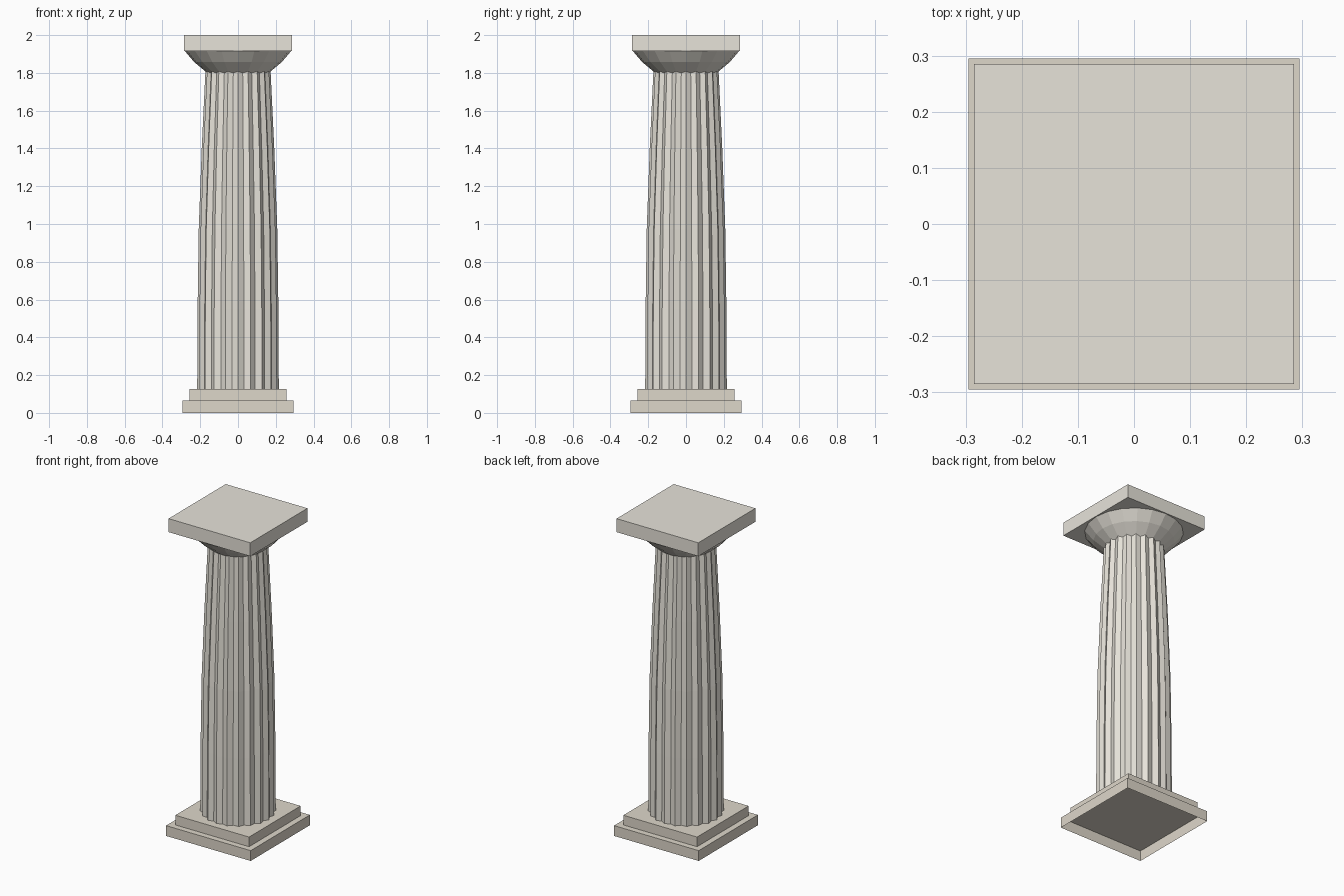
import bpy, bmesh
from math import sin, cos, pi

if "Cube" in bpy.data.objects:
    bpy.data.objects.remove(bpy.data.objects["Cube"])


def material(name, rgb):
    m = bpy.data.materials.new(name)
    m.diffuse_color = (*rgb, 1)
    m.use_nodes = True
    m.node_tree.nodes["Principled BSDF"].inputs["Base Color"].default_value = m.diffuse_color
    return m


pale = material("pale_stone", (0.80, 0.77, 0.70))
warm = material("warm_stone", (0.73, 0.68, 0.59))


def finish(name, bm, mat):
    bmesh.ops.recalc_face_normals(bm, faces=bm.faces)
    me = bpy.data.meshes.new(name)
    bm.to_mesh(me)
    bm.free()
    me.materials.append(mat)
    ob = bpy.data.objects.new(name, me)
    bpy.context.collection.objects.link(ob)
    return ob


def slab(name, half, z0, z1, mat, open_bottom=False):
    bm = bmesh.new()
    bmesh.ops.create_cube(bm, size=1)
    for v in bm.verts:
        v.co.x *= 2 * half
        v.co.y *= 2 * half
        v.co.z = z0 if v.co.z < 0 else z1
    if open_bottom:
        low = [f for f in bm.faces if all(v.co.z == z0 for v in f.verts)]
        bmesh.ops.delete(bm, geom=low, context='FACES_ONLY')
    return finish(name, bm, mat)


def lathe(name, profile, sides, mat, valley=1.0):
    """Stack rings of (radius, z); every second vertex is scaled by valley."""
    bm = bmesh.new()
    rings = []
    for r, z in profile:
        ring = []
        for i in range(sides):
            a = 2 * pi * i / sides
            k = r * (valley if i % 2 else 1)
            ring.append(bm.verts.new((k * cos(a), k * sin(a), z)))
        rings.append(ring)
    for lo, hi in zip(rings, rings[1:]):
        for i in range(sides):
            j = (i + 1) % sides
            bm.faces.new((lo[i], lo[j], hi[j], hi[i]))
    bm.faces.new(rings[0][::-1])
    bm.faces.new(rings[-1])
    return finish(name, bm, mat)


# Stepped base, hollow underneath
slab("lower_plinth", 0.295, 0, 0.065, warm, open_bottom=True)
slab("upper_plinth", 0.257, 0.065, 0.126, warm)

# Fluted shaft: 20 flutes with a gentle swelling taper
lathe("fluted_shaft",
      [(0.216, 0.126), (0.214, 0.55), (0.208, 0.97), (0.192, 1.40), (0.172, 1.82)],
      40, pale, valley=0.925)

# Flared capital and square top slab
lathe("capital_flare", [(0.163, 1.80), (0.232, 1.857), (0.281, 1.915)], 20, pale)
slab("top_slab", 0.285, 1.915, 2.0, pale)
